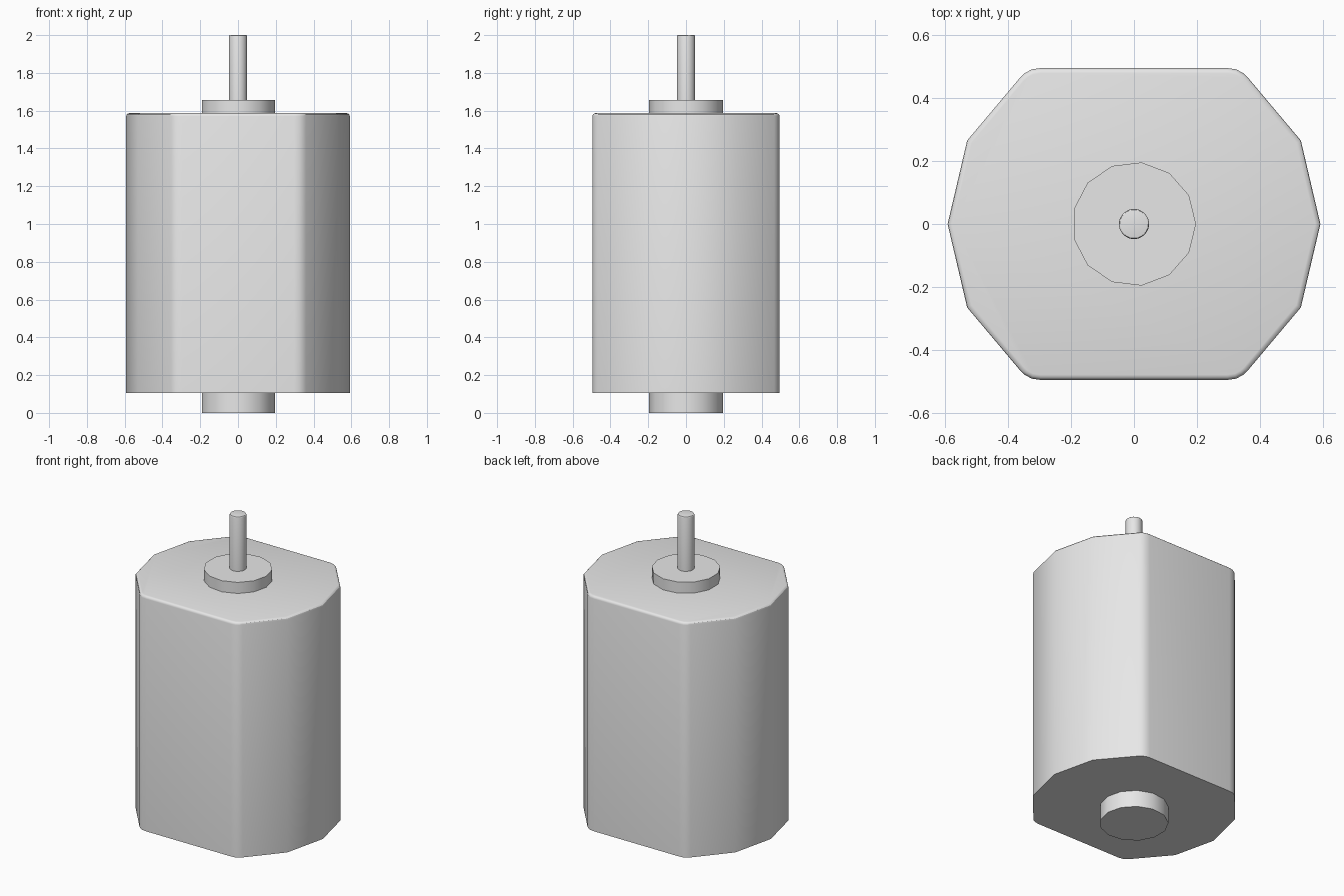
import bpy
import bmesh
import math

cube = bpy.data.objects.get("Cube")
if cube:
    bpy.data.objects.remove(cube, do_unlink=True)

grey = bpy.data.materials.new("light grey metal")
grey.use_nodes = True
COLOUR = (0.8, 0.8, 0.8, 1)
grey.diffuse_color = COLOUR
grey.node_tree.nodes["Principled BSDF"].inputs["Base Color"].default_value = COLOUR


def prism(name, outline, bottom, top, rim=0.0, angle=30):
    """Extrude an outline upwards and round its top rim."""
    bm = bmesh.new()
    base = bm.faces.new([bm.verts.new((x, y, bottom)) for x, y in outline])
    extruded = bmesh.ops.extrude_face_region(bm, geom=[base], use_keep_orig=True)
    raised = [v for v in extruded["geom"] if isinstance(v, bmesh.types.BMVert)]
    bmesh.ops.translate(bm, verts=raised, vec=(0, 0, top - bottom))
    bmesh.ops.recalc_face_normals(bm, faces=bm.faces[:])
    if rim:
        edges = [e for e in bm.edges if all(v.co.z > top - 0.001 for v in e.verts)]
        bmesh.ops.bevel(bm, geom=edges, offset=rim, segments=3, profile=0.5,
                        affect='EDGES', clamp_overlap=True)
    mesh = bpy.data.meshes.new(name)
    bm.to_mesh(mesh)
    bm.free()
    mesh.materials.append(grey)
    obj = bpy.data.objects.new(name, mesh)
    bpy.context.collection.objects.link(obj)
    bpy.ops.object.select_all(action='DESELECT')
    obj.select_set(True)
    bpy.context.view_layer.objects.active = obj
    bpy.ops.object.shade_smooth_by_angle(angle=math.radians(angle))
    return obj


def ring(radius, sides):
    step = math.tau / sides
    return [(radius * math.cos(i * step), radius * math.sin(i * step))
            for i in range(sides)]


# Motor can: one quarter of the outline mirrored into a flat-sided shape
quarter = [(0.53, 0.265), (0.36, 0.467), (0.347, 0.479), (0.325, 0.491), (0.297, 0.495)]
half = quarter + [(-x, y) for x, y in reversed(quarter)]
outline = [(0.592, 0)] + half + [(-0.592, 0)] + [(-x, -y) for x, y in half]
prism("motor_can", outline, 0.105, 1.587, rim=0.016)

# Bearing bosses above and below the can
prism("top_bearing_boss", ring(0.197, 13), 1.58, 1.657)
prism("bottom_bearing_boss", ring(0.197, 13), 0, 0.11)

# Output shaft
prism("output_shaft", ring(0.048, 24), 1.65, 2, rim=0.006)
